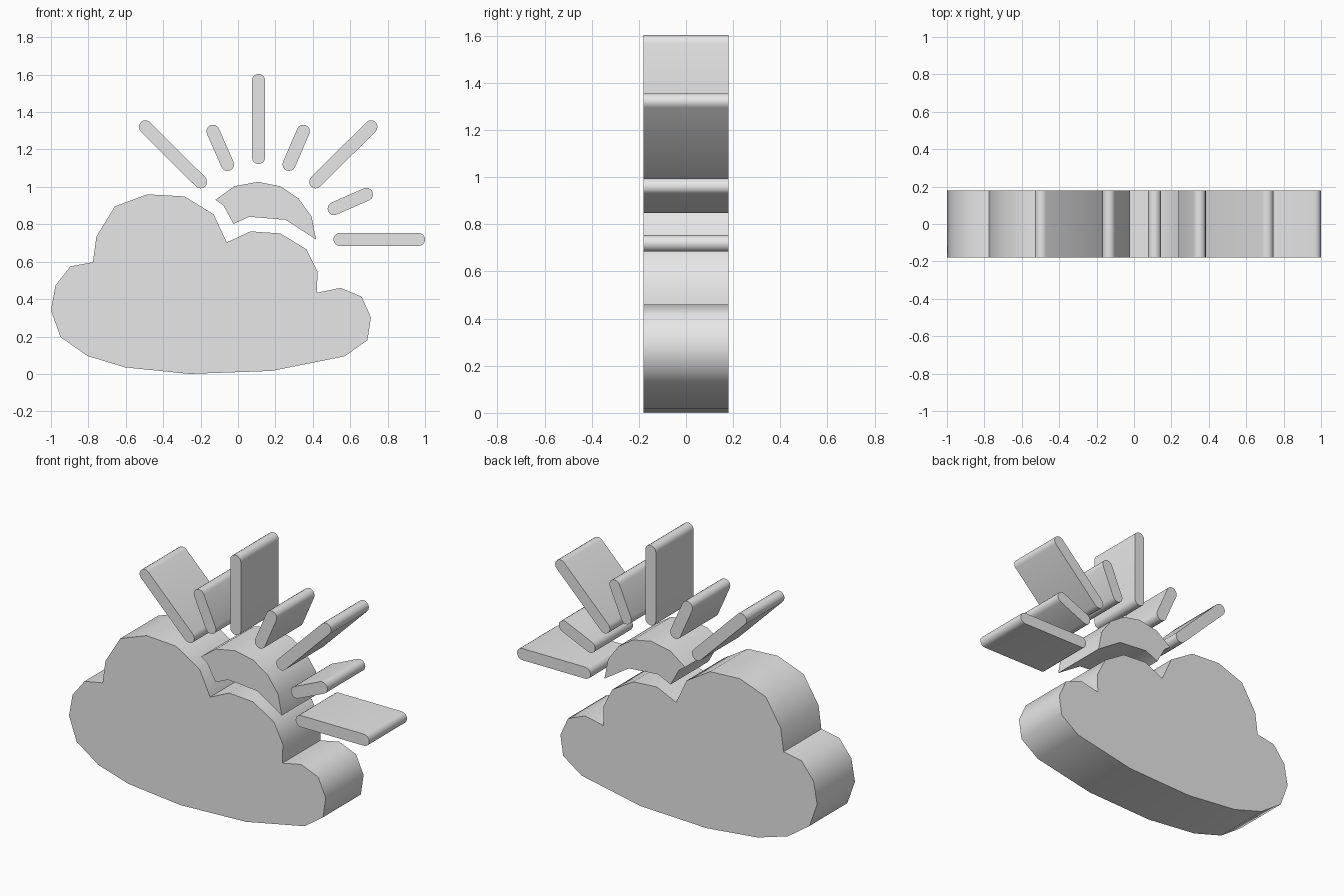
import bpy, bmesh
from math import radians, pi, cos, sin, atan2

cube = bpy.data.objects.get("Cube")
if cube:
    bpy.data.objects.remove(cube, do_unlink=True)

HALF_DEPTH = 0.18
RAY_RADIUS = 0.035

# Single plain grey for every part
grey = bpy.data.materials.new("light_grey")
grey.use_nodes = True
colour = (0.8, 0.8, 0.8, 1)
grey.diffuse_color = colour
grey.node_tree.nodes["Principled BSDF"].inputs["Base Color"].default_value = colour


def extrude_outline(name, outline):
    """Turn an (x, z) outline into a solid slab centred on y = 0."""
    bm = bmesh.new()
    face = bm.faces.new([bm.verts.new((x, -HALF_DEPTH, z)) for x, z in outline])
    new = bmesh.ops.extrude_face_region(bm, geom=[face])["geom"]
    verts = [v for v in new if isinstance(v, bmesh.types.BMVert)]
    bmesh.ops.translate(bm, verts=verts, vec=(0, 2 * HALF_DEPTH, 0))
    bmesh.ops.recalc_face_normals(bm, faces=bm.faces)
    mesh = bpy.data.meshes.new(name)
    bm.to_mesh(mesh)
    bm.free()
    mesh.materials.append(grey)
    obj = bpy.data.objects.new(name, mesh)
    bpy.context.collection.objects.link(obj)
    bpy.ops.object.select_all(action="DESELECT")
    obj.select_set(True)
    bpy.context.view_layer.objects.active = obj
    bpy.ops.object.shade_smooth_by_angle(angle=radians(50))
    return obj


def capsule(start, end, radius=RAY_RADIUS, steps=8):
    """Rounded bar outline between two end centres."""
    heading = atan2(end[1] - start[1], end[0] - start[0])
    points = []
    for (cx, cz), base in ((end, heading - pi / 2), (start, heading + pi / 2)):
        for i in range(steps + 1):
            a = base + pi * i / steps
            points.append((cx + radius * cos(a), cz + radius * sin(a)))
    return points


# Cloud
extrude_outline("cloud", [
    (-1, .34), (-.976, .473), (-.896, .575), (-.776, .597), (-.757, .735),
    (-.658, .896), (-.484, .96), (-.286, .949), (-.13, .853), (-.06, .703),
    (.067, .762), (.227, .751), (.366, .666), (.425, .548), (.422, .434),
    (.548, .46), (.66, .414), (.711, .302), (.692, .18), (.57, .094),
    (.18, .016), (-.26, 0), (-.604, .035), (-.805, .096), (-.949, .197)])

# Sun rim peeking over the cloud
extrude_outline("sun_arc", [
    (-.12, .931), (-.02, 1.003), (.107, 1.027), (.227, 1.003), (.323, .939),
    (.393, .842), (.417, .719), (.254, .824), (.061, .84), (-.024, .802),
    (-.078, .901)])

# Sun rays
rays = {
    "ray_top": ((.11, 1.157), (.11, 1.569)),
    "ray_short_right": ((-.056, 1.12), (-.134, 1.297)),
    "ray_short_left": ((.273, 1.12), (.349, 1.297)),
    "ray_long_right": ((-.2, 1.027), (-.495, 1.321)),
    "ray_long_left": ((.416, 1.027), (.711, 1.321)),
    "ray_low_left": ((.514, .884), (.687, .96)),
    "ray_side_left": ((.545, .719), (.965, .719)),
}
for name, (start, end) in rays.items():
    extrude_outline(name, capsule(start, end))
